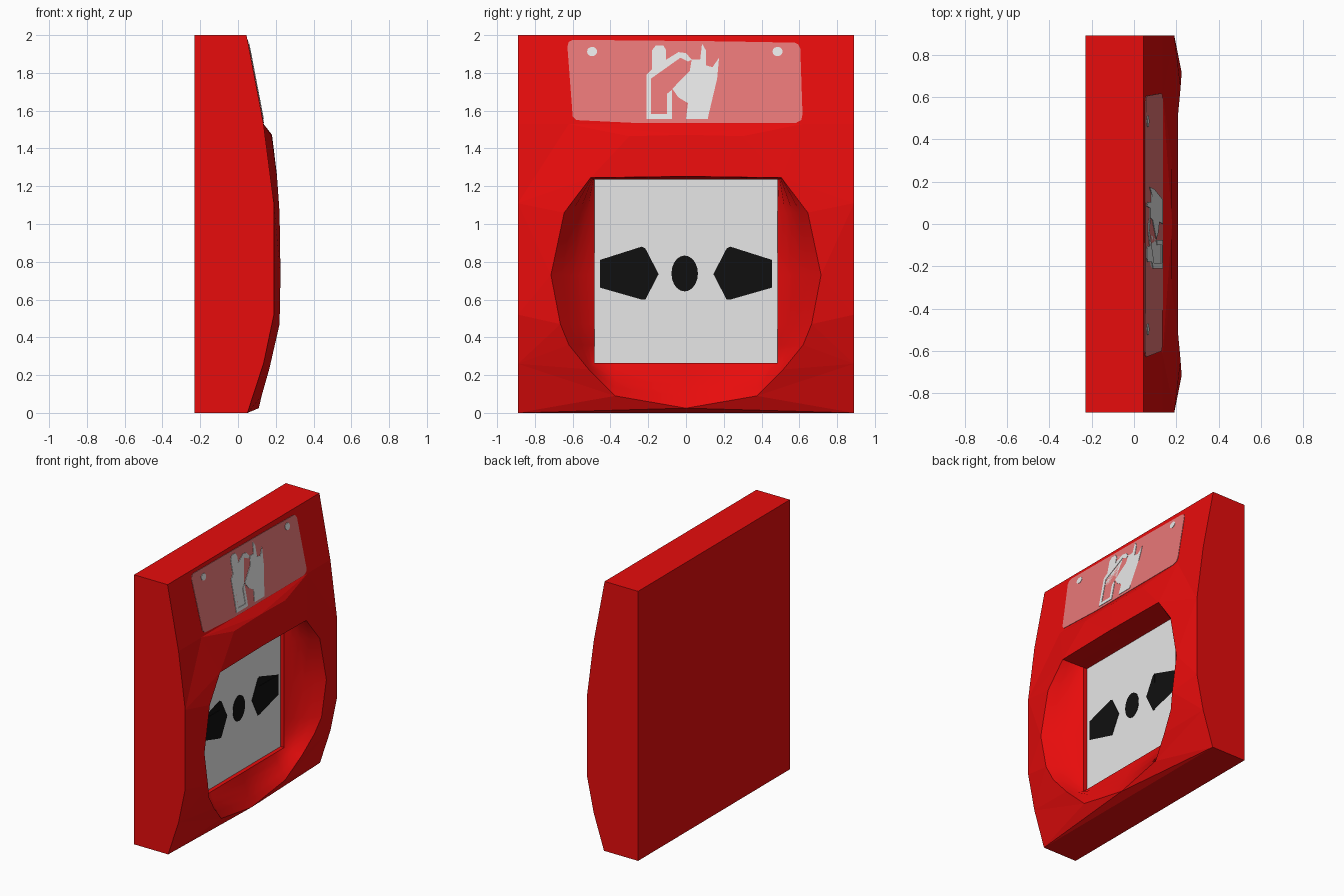
import bpy, bmesh, math
from mathutils import Vector
from mathutils.geometry import delaunay_2d_cdt

if "Cube" in bpy.data.objects:
    bpy.data.objects.remove(bpy.data.objects["Cube"])


def material(name, rgb):
    m = bpy.data.materials.new(name)
    m.diffuse_color = (*rgb, 1)
    m.use_nodes = True
    m.node_tree.nodes["Principled BSDF"].inputs["Base Color"].default_value = m.diffuse_color
    return m


RED = material("red_plastic", (0.88, 0.004, 0.004))
WHITE = material("white", (0.88, 0.88, 0.88))
PINK = material("pale_red_label", (0.82, 0.19, 0.19))
BLACK = material("black", (0.005, 0.005, 0.005))


def finish(bm, name, mat):
    bmesh.ops.recalc_face_normals(bm, faces=bm.faces[:])
    me = bpy.data.meshes.new(name)
    bm.to_mesh(me)
    bm.free()
    me.materials.append(mat)
    ob = bpy.data.objects.new(name, me)
    bpy.context.collection.objects.link(ob)
    return ob


def mirrored(half):
    """Close a loop of (x, y, z) points that runs down the +y side."""
    return half + [(x, -y, z) for x, y, z in reversed(half) if y > 0]


# ---- housing: side profile, raised rim, bowl-shaped recess ----
W, BACK, FLOOR = 0.89, -0.23, 0.0
profile = [(0.045, 2.0), (0.135, 1.53), (0.19, 1.11), (0.19, 0.52), (0.135, 0.26), (0.05, 0.0)]
rim = mirrored([(0.207, 0, 1.252), (0.207, 0.505, 1.245), (0.22, 0.645, 1.06), (0.225, 0.715, 0.73),
                (0.22, 0.665, 0.47), (0.195, 0.62, 0.36), (0.165, 0.515, 0.23),
                (0.125, 0.375, 0.09), (0.11, 0, 0.025)])
hood = [(0.135, -0.62, 1.53), (0.135, 0.62, 1.53), (0.178, 0.3, 1.465), (0.18, 0, 1.472),
        (0.178, -0.3, 1.465)]

bm = bmesh.new()
pts = [(x, s * W, z) for s in (-1, 1) for x, z in profile] + rim + hood
verts = [bm.verts.new(p) for p in pts]
n, r0, h0, nr = len(profile), 2 * len(profile), 2 * len(profile) + len(rim), len(rim)

# front skin: fixed creases, triangulated between outline and rim
creases = [(s * n + i, s * n + i + 1) for s in (0, 1) for i in range(n - 1)]
creases += [(0, n), (n - 1, 2 * n - 1)]
creases += [(r0 + i, r0 + (i + 1) % nr) for i in range(nr)]
creases += [(1, h0), (h0, h0 + 1), (h0 + 1, n + 1)]
creases += [(h0 + 2, h0 + 3), (h0 + 3, h0 + 4)]
for prof_i, rim_i in ((2, 1), (3, 4), (4, 7)):
    creases += [(n + prof_i, r0 + rim_i), (prof_i, r0 + nr - rim_i)]
out = delaunay_2d_cdt([Vector((p[1], p[2])) for p in pts], creases, [], 0, 1e-5)
for tri in out[2]:
    ids = [out[3][v][0] for v in tri]
    if all(r0 <= i < h0 for i in ids):
        continue                      # opening inside the rim
    bm.faces.new([verts[i] for i in ids])

# sides, top, bottom and back
back = {(s, e): bm.verts.new((BACK, (2 * s - 1) * W, z)) for s in (0, 1) for e, z in ((0, 2.0), (1, 0.0))}
for s in (0, 1):
    bm.faces.new(verts[s * n:s * n + n] + [back[s, 1], back[s, 0]])
bm.faces.new([verts[0], verts[n], back[1, 0], back[0, 0]])
bm.faces.new([verts[n - 1], verts[2 * n - 1], back[1, 1], back[0, 1]])
bm.faces.new([back[0, 0], back[1, 0], back[1, 1], back[0, 1]])

# bowl: loft from the rim down to the square window edge
PY, PZ0, PZ1 = 0.485, 0.265, 1.235
prev = verts[r0:h0]
for t in (0.25, 0.5, 0.75, 1.0, None):
    ring = []
    for x, y, z in rim:
        ty, tz = max(-PY, min(PY, y)), max(PZ0, min(PZ1, z))
        k = 1 if t is None else t
        depth = FLOOR if t is None else 0.04 + (x - 0.04) * (1 - t) ** 1.3
        ring.append(bm.verts.new((depth, y + (ty - y) * k, z + (tz - z) * k)))
    for i in range(nr):
        j = (i + 1) % nr
        f = bm.faces.new([prev[i], prev[j], ring[j], ring[i]])
        f.smooth = t is not None and not {i, j} <= {0, 1, nr - 1}
    prev = ring
bm.faces.new(prev)
finish(bm, "housing", RED)


# ---- thin plates: flat outlines laid on the window or the sloped top ----
def slope(z):
    return 0.045 + (2.0 - z) * 0.09 / 0.47


def plate(name, outline, mat, surface, lift, thick=0.003):
    b = bmesh.new()
    front = [b.verts.new((surface(z) + lift, y, z)) for y, z in outline]
    rear = [b.verts.new((surface(z) + lift - thick, y, z)) for y, z in outline]
    caps = [b.faces.new(front), b.faces.new(rear[::-1])]
    for i in range(len(front)):
        j = (i + 1) % len(front)
        b.faces.new([front[i], rear[i], rear[j], front[j]])
    bmesh.ops.triangulate(b, faces=caps)
    return finish(b, name, mat)


def oval(cy, cz, ry, rz, k=20):
    return [(cy + ry * math.cos(2 * math.pi * i / k), cz + rz * math.sin(2 * math.pi * i / k)) for i in range(k)]


def window(z):
    return FLOOR


# press panel with its arrows and centre dot
plate("press_panel", [(-PY, PZ0), (PY, PZ0), (PY, PZ1), (-PY, PZ1)], WHITE, window, 0.01, 0.009)
arrow = [(0.455, 0.663), (0.455, 0.81), (0.235, 0.81), (0.235, 0.88), (0.215, 0.87), (0.145, 0.735),
         (0.215, 0.6), (0.235, 0.6), (0.235, 0.663)]
for s, side in ((-1, "left"), (1, "right")):
    plate(side + "_arrow", [(s * y, z) for y, z in arrow], BLACK, window, 0.014)
plate("centre_dot", oval(-0.007, 0.738, 0.07, 0.095), BLACK, window, 0.014)

# label with rounded corners, two pins and a house-on-fire sign
label = [(-0.6, 1.975), (-0.62, 1.965), (-0.628, 1.94), (-0.6, 1.57), (-0.58, 1.55), (-0.25, 1.534),
         (0.58, 1.534), (0.61, 1.55), (0.617, 1.58), (0.605, 1.93), (0.595, 1.95), (0.575, 1.96), (0.2, 1.967)]
plate("label", label, PINK, slope, 0.003)
for y in (-0.497, 0.485):
    plate("label_pin", oval(y, 1.913, 0.027, 0.025, 12), WHITE, slope, 0.006)
house = [(-0.21, 1.555), (-0.21, 1.79), (-0.18, 1.82), (-0.18, 1.92), (-0.16, 1.945), (-0.12, 1.945),
         (-0.105, 1.92), (-0.105, 1.87), (-0.04, 1.91), (0.0, 1.905), (0.03, 1.87), (0.01, 1.86),
         (-0.03, 1.88), (-0.185, 1.77), (-0.185, 1.58), (-0.1, 1.58), (-0.1, 1.69), (-0.075, 1.71),
         (-0.075, 1.555)]
plate("house_sign", house, WHITE, slope, 0.006)
flame = [(0.0, 1.555), (0.115, 1.555), (0.12, 1.58), (0.03, 1.585), (0.03, 1.61), (0.07, 1.65), (0.11, 1.64), (0.12, 1.7),
         (0.165, 1.77), (0.175, 1.88), (0.14, 1.83), (0.105, 1.84), (0.105, 1.92), (0.085, 1.955),
         (0.075, 1.87), (0.03, 1.87), (0.02, 1.81), (-0.04, 1.75), (-0.072, 1.715), (-0.04, 1.67), (0.01, 1.64)]
plate("flame_sign", flame, WHITE, slope, 0.007)
